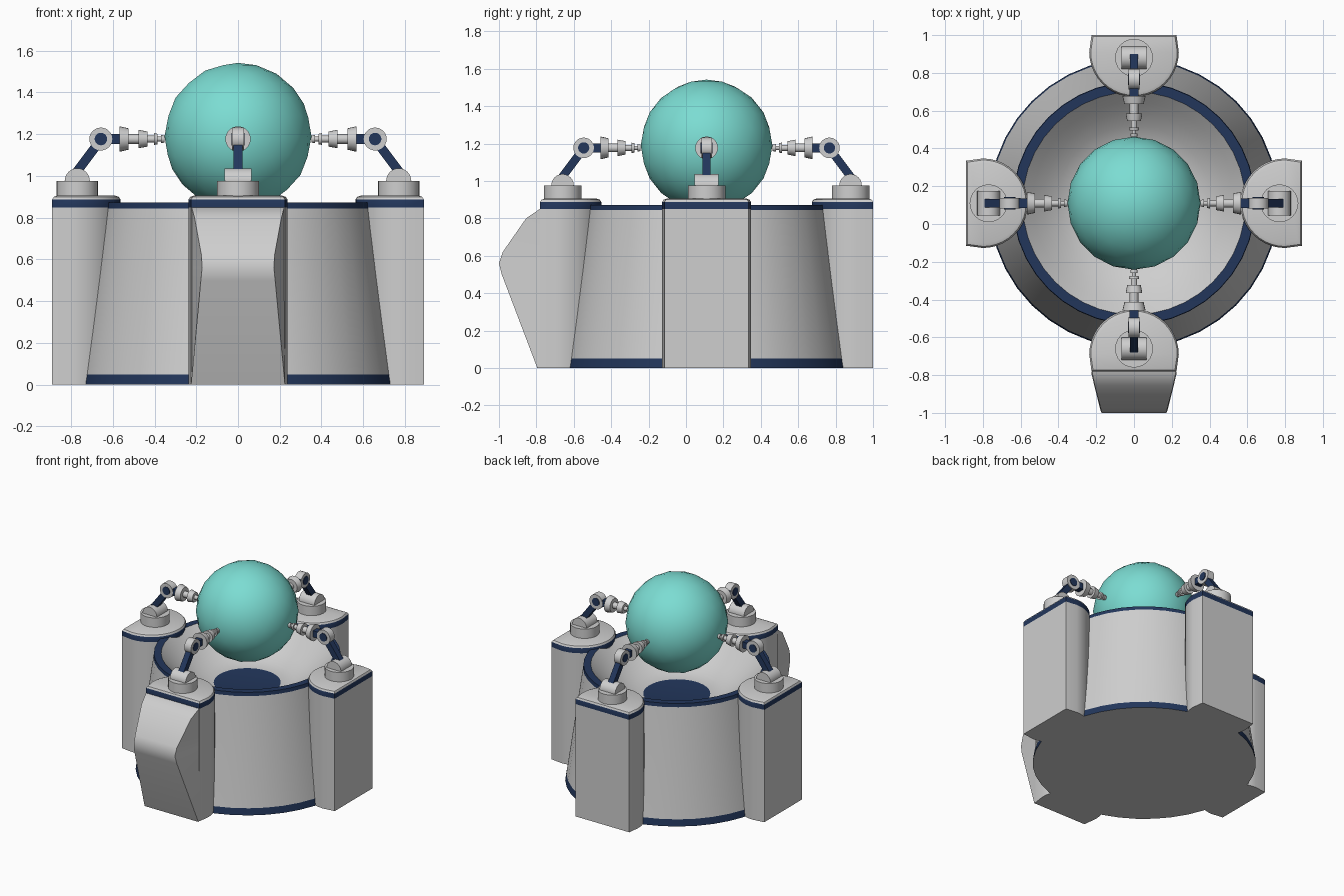
import bpy, bmesh, math
from mathutils import Matrix, Vector

cube = bpy.data.objects.get("Cube")
if cube:
    bpy.data.objects.remove(cube, do_unlink=True)


def material(name, rgb):
    m = bpy.data.materials.new(name)
    m.use_nodes = True
    m.diffuse_color = (*rgb, 1)
    m.node_tree.nodes["Principled BSDF"].inputs["Base Color"].default_value = (*rgb, 1)
    return m


MATS = [material("light grey", (0.62, 0.62, 0.62)),
        material("navy blue", (0.016, 0.037, 0.105)),
        material("turquoise", (0.2, 0.72, 0.65))]
GREY, NAVY, TEAL = range(3)
CENTRE = Matrix.Translation((0, 0.11, 0))


def finish(name, bm, matrix, angle=35):
    bmesh.ops.recalc_face_normals(bm, faces=bm.faces)
    bm.transform(matrix)
    mesh = bpy.data.meshes.new(name)
    bm.to_mesh(mesh)
    bm.free()
    for m in MATS:
        mesh.materials.append(m)
    ob = bpy.data.objects.new(name, mesh)
    bpy.context.collection.objects.link(ob)
    bpy.ops.object.select_all(action='DESELECT')
    ob.select_set(True)
    bpy.context.view_layer.objects.active = ob
    bpy.ops.object.shade_smooth_by_angle(angle=math.radians(angle))
    return ob


def loft(name, rings, colours, matrix, angle=35):
    """Skin rings of equal length; colours holds one entry per span, then the end cap."""
    bm = bmesh.new()
    rows = [[bm.verts.new(p) for p in ring] for ring in rings]
    n = len(rows[0])
    for low, high, colour in zip(rows, rows[1:], colours):
        for i in range(n):
            j = (i + 1) % n
            bm.faces.new((low[i], low[j], high[j], high[i])).material_index = colour
    bm.faces.new(rows[0][::-1]).material_index = colours[0] if len(rows) == 2 else GREY
    bm.faces.new(rows[-1]).material_index = colours[-1]
    return finish(name, bm, matrix, angle)


def lathe(name, profile, colours, matrix, sides=24, angle=35):
    turn = [2 * math.pi * i / sides for i in range(sides)]
    rings = [[(r * math.cos(a), r * math.sin(a), z) for a in turn] for r, z in profile]
    return loft(name, rings, colours, matrix, angle)


# Round tapered base with a bowl sunk into its top
bowl = [(0.59 - 0.36 * t, 0.87 - 0.22 * math.sin(t * math.pi / 2))
        for t in (0.15, 0.3, 0.5, 0.75, 1)]
lathe("base_bowl", [(0.765, 0), (0.757, 0.05), (0.643, 0.845), (0.64, 0.872), (0.59, 0.872)] + bowl,
      [NAVY, GREY, NAVY, NAVY] + [GREY] * len(bowl) + [NAVY], CENTRE, 40)

# Floating sphere
bm = bmesh.new()
bmesh.ops.create_icosphere(bm, subdivisions=3, radius=0.352)
for f in bm.faces:
    f.material_index = TEAL
finish("sphere", bm, CENTRE @ Matrix.Translation((0, 0, 1.19)), 60)


# D-shaped outline of a tower, pulled in by an inset
def d_outline(inset, z):
    r = 0.237 - inset
    arc = [math.radians(90 + 180 * i / 20) for i in range(21)]
    pts = [(0.80 + r * math.cos(a), r * math.sin(a), z) for a in arc]
    flat = 0.89 - inset
    return [(flat, r - 0.012, z)] + pts + [(flat, inset - 0.225, z)]


ALONG_X = Matrix.Rotation(math.pi / 2, 4, 'Y')
ALONG_Y = Matrix.Rotation(math.pi / 2, 4, 'X')


def tower_with_arm(side, degrees):
    place = CENTRE @ Matrix.Rotation(math.radians(degrees), 4, 'Z')
    loft(side + "_tower", [d_outline(i, z) for i, z in
                           ((0, 0), (0, 0.85), (0, 0.888), (0.008, 0.9), (0.025, 0.906))],
         [GREY, NAVY, GREY, GREY, GREY], place)

    # Turntable and half-round shoulder
    lathe(side + "_turntable", [(0.1, 0.9), (0.1, 0.977)], [GREY, GREY],
          place @ Matrix.Translation((0.77, 0, 0)))

    def pin(name, x, z, radius, width, colour):
        lathe(side + name, [(radius, -width / 2), (radius, width / 2)], [colour, colour],
              place @ Matrix.Translation((x, 0, z)) @ ALONG_Y)

    pin("_shoulder", 0.77, 0.977, 0.06, 0.13, GREY)
    pin("_elbow", 0.657, 1.177, 0.055, 0.056, GREY)
    pin("_elbow_pin", 0.657, 1.177, 0.03, 0.064, NAVY)

    # Square bars of the arm
    def bar(name, start, end, half):
        a, b = Vector(start), Vector(end)
        square = [(half, half), (-half, half), (-half, -half), (half, -half)]
        turn = (b - a).to_track_quat('Z', 'Y').to_matrix().to_4x4()
        loft(side + name, [[(x, y, z) for x, y in square] for z in (0, (b - a).length)],
             [NAVY, NAVY], place @ Matrix.Translation(a) @ turn)

    bar("_upper_arm", (0.78, 0, 1.01), (0.675, 0, 1.15), 0.022)
    bar("_forearm", (0.62, 0, 1.177), (0.56, 0, 1.177), 0.024)

    # Stepped emitter pointing at the sphere
    steps = [(0.567, 0.524, 0.061, 0.051), (0.476, 0.434, 0.044, 0.036),
             (0.402, 0.386, 0.028, 0.025), (0.37, 0.352, 0.02, 0.017)]
    profile = [(0.01, steps[0][0])]
    for outer, inner, r1, r2 in steps:
        core = r2 * 0.45
        profile += [(r1, outer), (r2, inner), (core, inner)]
        if inner != steps[-1][1]:
            following = steps[[s[1] for s in steps].index(inner) + 1]
            profile.append((core, following[0]))
    lathe(side + "_emitter", profile, [GREY] * len(profile),
          place @ Matrix.Translation((0, 0, 1.177)) @ ALONG_X, 20)


for side, degrees in (("left", 0), ("back", 90), ("right", 180), ("front", 270)):
    tower_with_arm(side, degrees)

# Pointed console on the front tower
rows = [(0, -0.795, 0.225), (0.5, -0.985, 0.178), (0.56, -1.0, 0.172), (0.62, -0.98, 0.175),
        (0.8, -0.855, 0.208), (0.85, -0.782, 0.222)]
loft("front_console", [[(-w, y, z), (w, y, z), (0.222, -0.77, z), (-0.222, -0.77, z)]
                       for z, y, w in rows], [GREY] * len(rows), Matrix.Identity(4))
